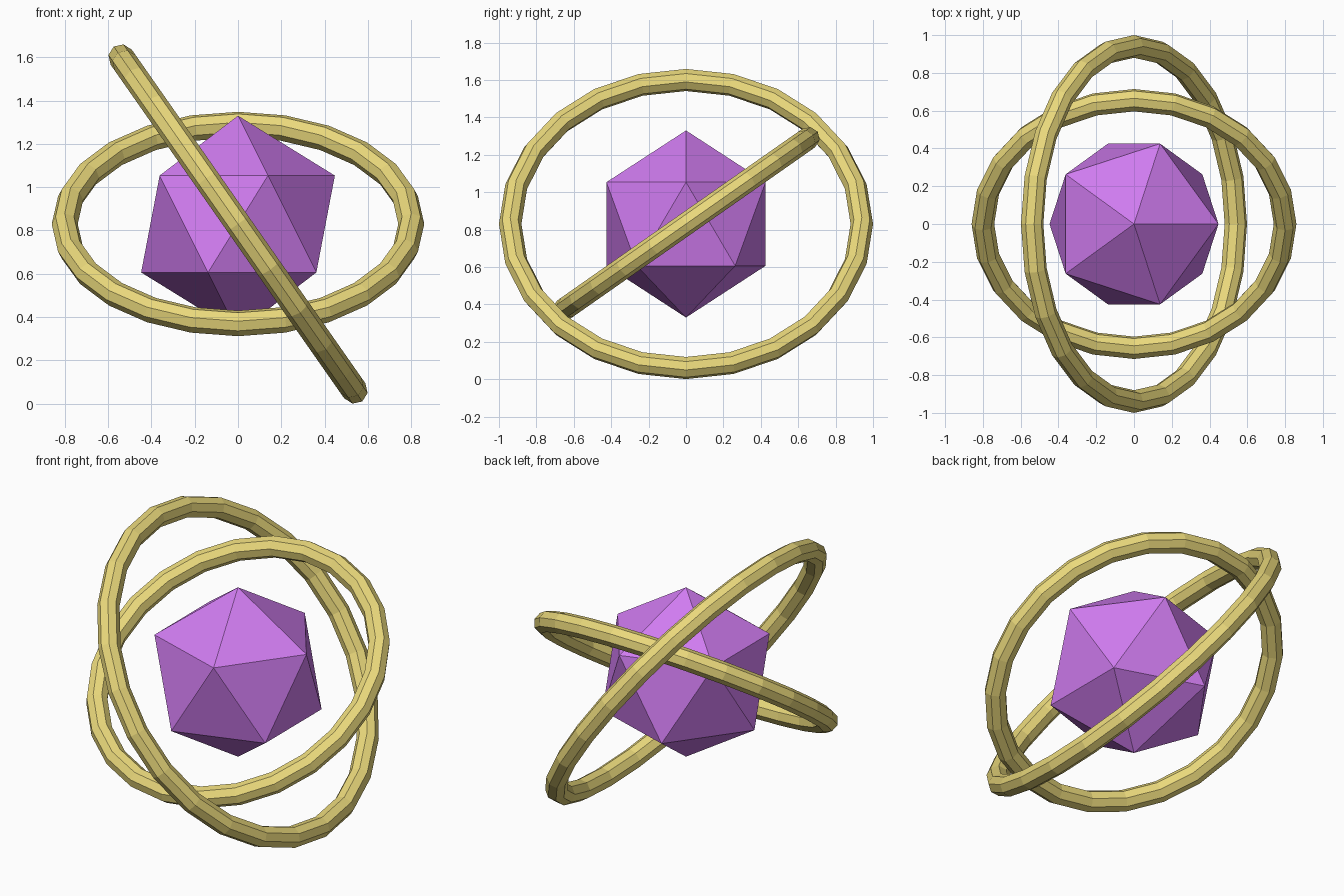
import bpy
from math import radians

if "Cube" in bpy.data.objects:
    bpy.data.objects.remove(bpy.data.objects["Cube"])

CENTRE = (0, 0, 0.83)


def make_material(name, rgb):
    mat = bpy.data.materials.new(name)
    mat.diffuse_color = (*rgb, 1)
    mat.use_nodes = True
    mat.node_tree.nodes["Principled BSDF"].inputs["Base Color"].default_value = mat.diffuse_color
    return mat


def finish(name, mat):
    obj = bpy.context.object
    obj.name = name
    obj.data.materials.append(mat)
    bpy.ops.object.shade_flat()
    return obj


def add_ring(name, radius, rotation, mat):
    bpy.ops.mesh.primitive_torus_add(
        major_radius=radius, minor_radius=0.06,
        major_segments=24, minor_segments=8,
        location=CENTRE, rotation=[radians(a) for a in rotation])
    return finish(name, mat)


gold = make_material("gold", (0.82, 0.69, 0.2))
purple = make_material("purple", (0.63, 0.2, 0.87))

# Faceted crystal core
bpy.ops.mesh.primitive_ico_sphere_add(subdivisions=1, radius=0.5, location=CENTRE)
finish("crystal_core", purple)

# Two tilted rings orbiting the core
add_ring("outer_ring", 0.94, (0, 55, 0), gold)
add_ring("inner_ring", 0.80, (35, 0, 0), gold)
